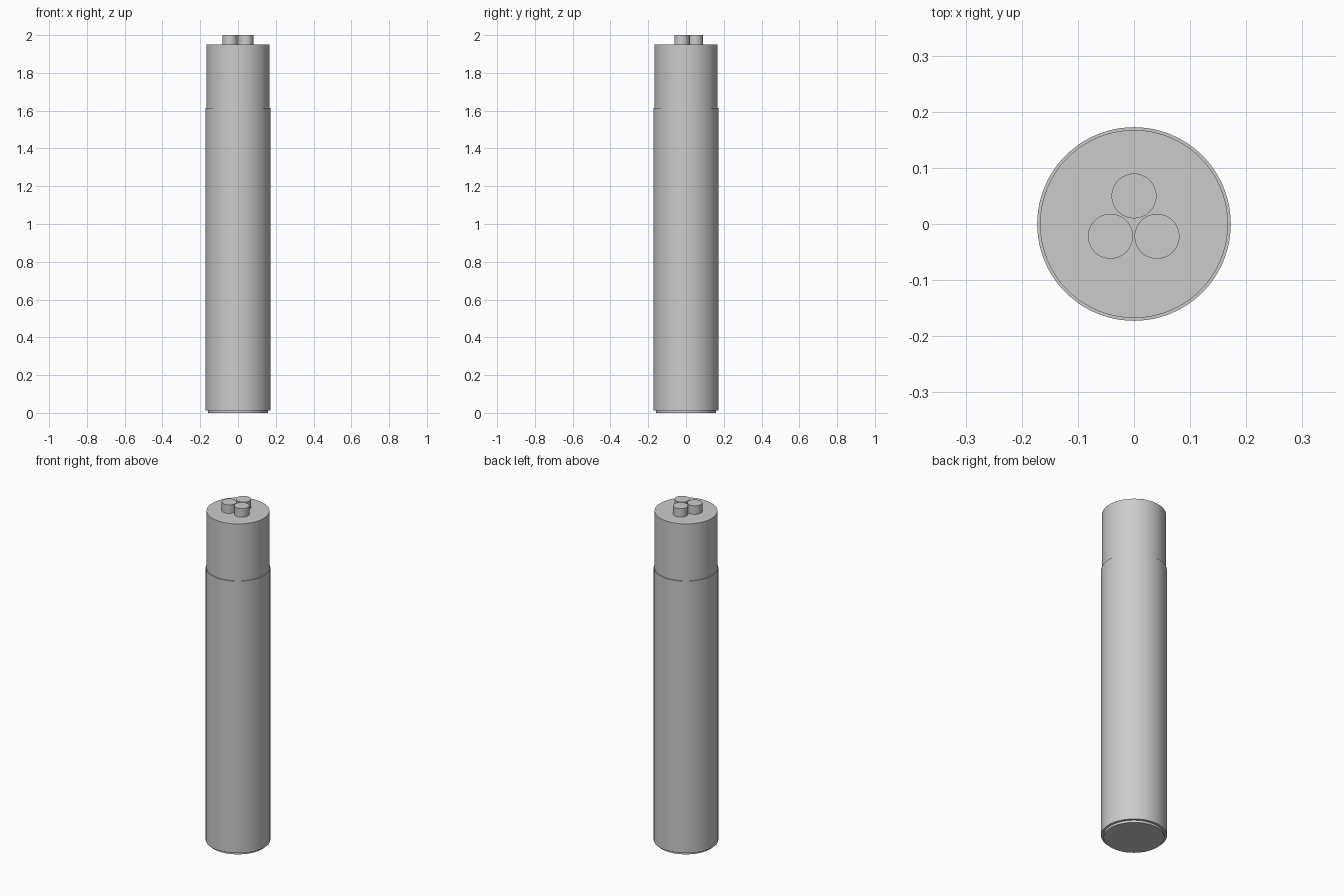
import bpy, math

if "Cube" in bpy.data.objects:
    bpy.data.objects.remove(bpy.data.objects["Cube"])


def cylinder(name, radius, z0, z1, x=0.0, y=0.0, sides=96):
    """Upright closed cylinder between two heights, smooth with sharp rims."""
    bpy.ops.mesh.primitive_cylinder_add(
        vertices=sides, radius=radius, depth=z1 - z0,
        location=(x, y, (z0 + z1) / 2))
    obj = bpy.context.object
    obj.name = name
    bpy.ops.object.shade_smooth_by_angle(angle=math.radians(35))
    return obj


# Thin recessed disc at the foot
cylinder("base_disc", 0.159, 0.0, 0.02)

# Long outer sleeve
cylinder("outer_sleeve", 0.1725, 0.013, 1.615)

# Slightly narrower upper section emerging from the sleeve
cylinder("inner_body", 0.1675, 1.60, 1.95)

# Three round studs clustered on the top
for i, (x, y) in enumerate([(0.0, 0.05), (-0.042, -0.022), (0.041, -0.022)]):
    cylinder(f"top_stud_{i + 1}", 0.04, 1.94, 2.0, x, y, 48)
